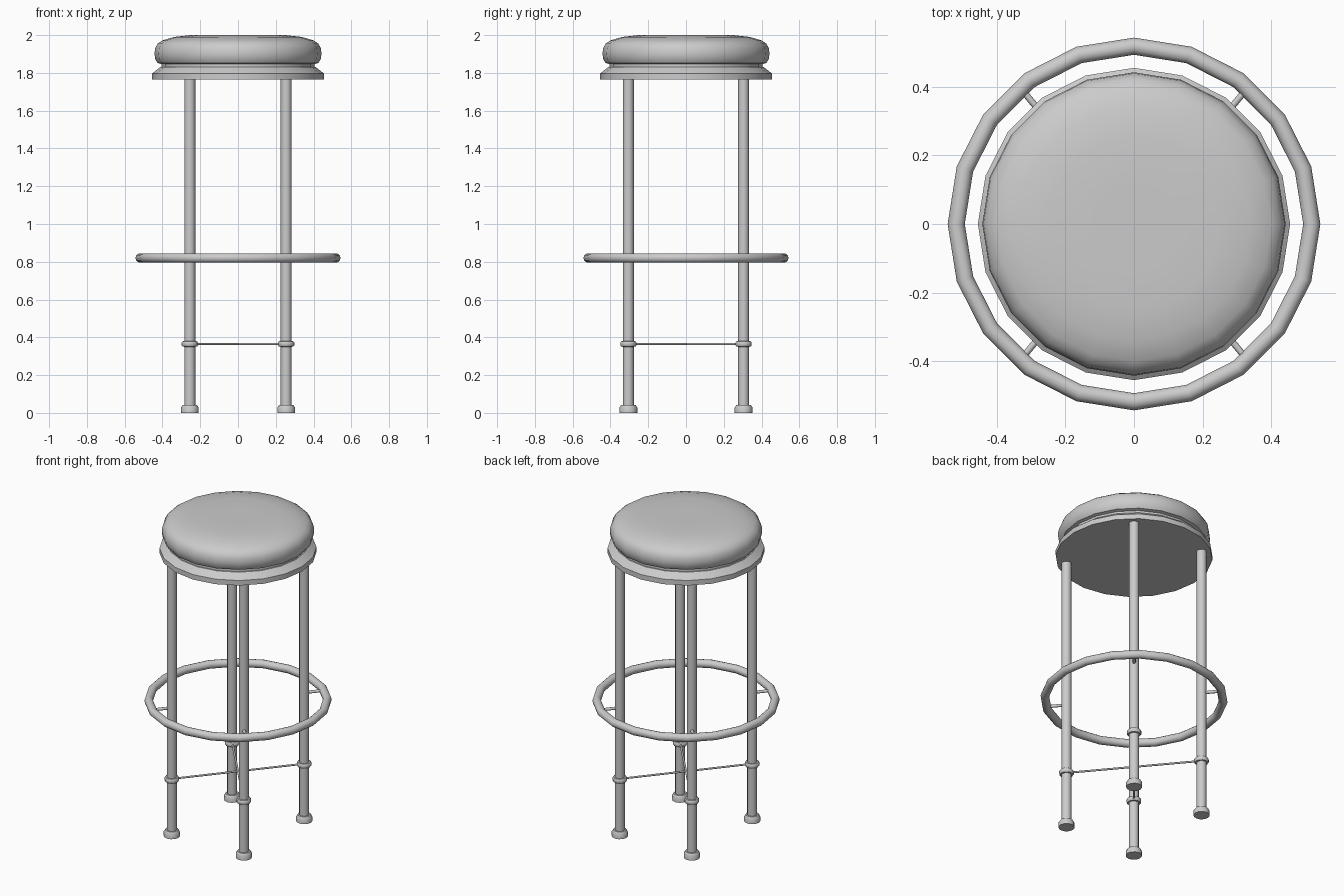
import bpy, bmesh, math
from mathutils import Vector

if "Cube" in bpy.data.objects:
    bpy.data.objects.remove(bpy.data.objects["Cube"])

LEG_X, LEG_Y = 0.255, 0.305
CORNERS = [(-1, -1, "front_left"), (1, -1, "front_right"),
           (-1, 1, "back_left"), (1, 1, "back_right")]


def finish(name, bm, loc=(0, 0, 0), angle=40):
    bmesh.ops.recalc_face_normals(bm, faces=bm.faces)
    me = bpy.data.meshes.new(name)
    bm.to_mesh(me)
    bm.free()
    ob = bpy.data.objects.new(name, me)
    ob.location = loc
    bpy.context.collection.objects.link(ob)
    bpy.ops.object.select_all(action='DESELECT')
    ob.select_set(True)
    bpy.context.view_layer.objects.active = ob
    bpy.ops.object.shade_smooth_by_angle(angle=math.radians(angle))
    return ob


def lathe(name, profile, sides, loc=(0, 0, 0), closed=False, angle=40):
    """Revolve (radius, z) points; open profiles get end caps."""
    bm = bmesh.new()
    rings = [[bm.verts.new((r * math.cos(2 * math.pi * i / sides),
                            r * math.sin(2 * math.pi * i / sides), z))
              for i in range(sides)] for r, z in profile]
    pairs = list(zip(rings, rings[1:]))
    if closed:
        pairs.append((rings[-1], rings[0]))
    else:
        bm.faces.new(rings[0])
        bm.faces.new(rings[-1])
    for a, b in pairs:
        for i in range(sides):
            j = (i + 1) % sides
            bm.faces.new((a[i], a[j], b[j], b[i]))
    return finish(name, bm, loc, angle)


def rod(name, a, b, radius, sides=8):
    a, b = Vector(a), Vector(b)
    d = b - a
    ob = lathe(name, [(radius, 0), (radius, d.length)], sides, a, angle=50)
    ob.rotation_euler = d.to_track_quat('Z', 'Y').to_euler()
    return ob


# Padded cushion
lathe("seat_cushion", [(0.405, 1.825), (0.405, 1.847), (0.425, 1.852), (0.438, 1.872),
                       (0.442, 1.90), (0.439, 1.93), (0.425, 1.955), (0.40, 1.972),
                       (0.34, 1.990), (0.25, 2.0), (0.12, 2.0)], 20)

# Bevelled base plate
lathe("seat_plate", [(0.455, 1.765), (0.455, 1.797), (0.412, 1.83)], 20, angle=25)

# Ring footrest
ring = [(0.518 + 0.025 * math.cos(k * math.pi / 6), 0.025 * math.sin(k * math.pi / 6))
        for k in range(12)]
lathe("footrest_ring", ring, 20, (0, 0, 0.82), closed=True)

# Legs with rubber feet, collars and footrest struts
for sx, sy, tag in CORNERS:
    x, y = sx * LEG_X, sy * LEG_Y
    lathe(tag + "_leg", [(0.029, 0.02), (0.029, 1.77)], 12, (x, y, 0))
    lathe(tag + "_foot", [(0.047, 0), (0.047, 0.028), (0.038, 0.042)], 12, (x, y, 0), angle=35)
    lathe(tag + "_collar", [(0.029, 0.35), (0.038, 0.351), (0.043, 0.358), (0.043, 0.372),
                            (0.038, 0.379), (0.029, 0.38)], 12, (x, y, 0))
    rod(tag + "_footrest_strut", (x, y, 0.82), (sx * 0.328, sy * 0.393, 0.82), 0.0095)

# Thin diagonal cross braces
for s, tag in ((1, "a"), (-1, "b")):
    rod("cross_brace_" + tag, (-LEG_X, -s * LEG_Y, 0.365), (LEG_X, s * LEG_Y, 0.365), 0.006)
